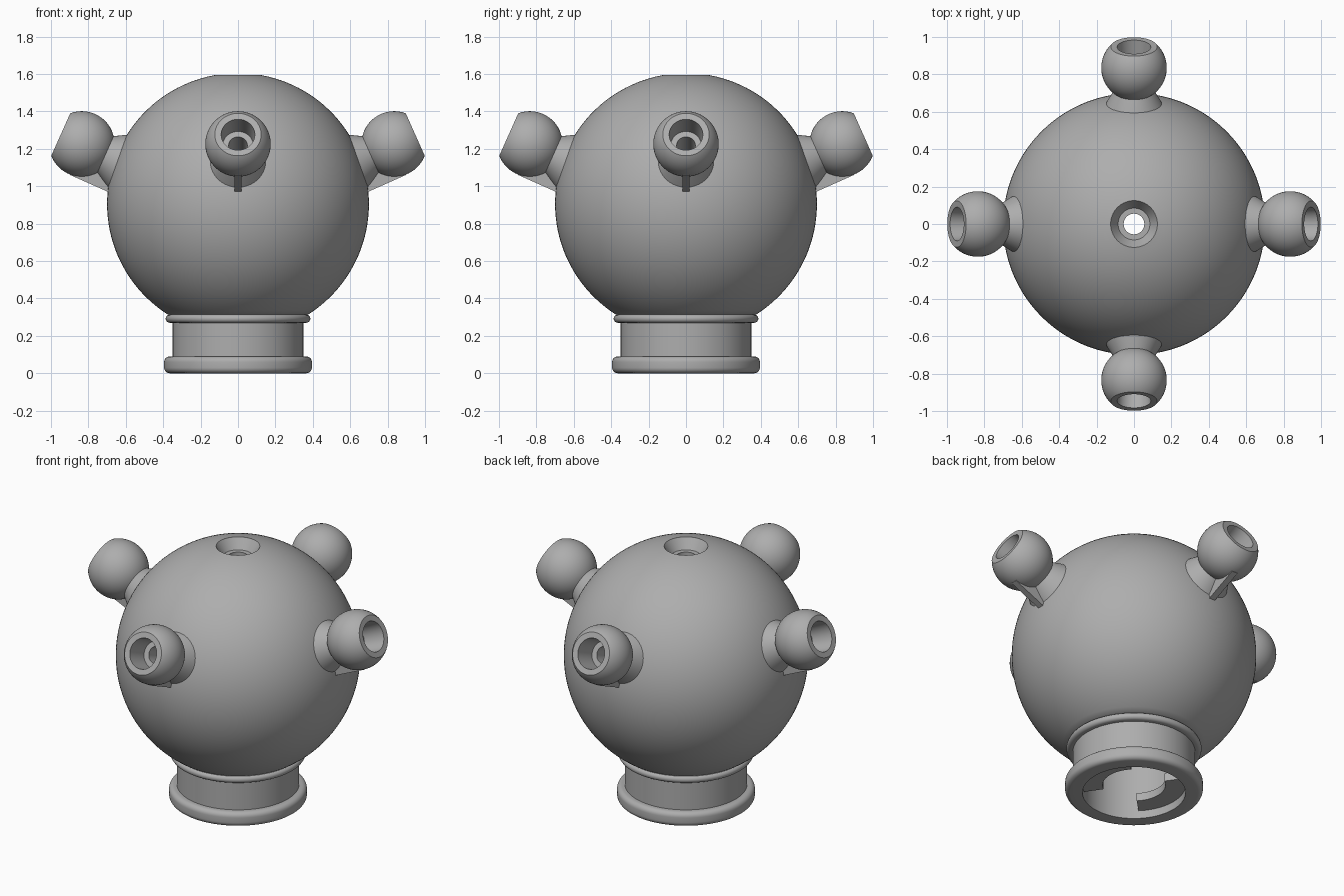
import bpy, bmesh
from math import sin, cos, pi, radians, acos, asin
from mathutils import Matrix

if "Cube" in bpy.data.objects:
    bpy.data.objects.remove(bpy.data.objects["Cube"])

grey = bpy.data.materials.new("matte_grey")
grey.use_nodes = True
COLOUR = (0.42, 0.42, 0.42, 1)
grey.diffuse_color = COLOUR
grey.node_tree.nodes["Principled BSDF"].inputs["Base Color"].default_value = COLOUR


def finish(bm, name, matrix=Matrix()):
    bmesh.ops.recalc_face_normals(bm, faces=bm.faces)
    mesh = bpy.data.meshes.new(name)
    bm.to_mesh(mesh)
    bm.free()
    mesh.materials.append(grey)
    obj = bpy.data.objects.new(name, mesh)
    obj.matrix_world = matrix
    bpy.context.collection.objects.link(obj)
    bpy.ops.object.select_all(action='DESELECT')
    obj.select_set(True)
    bpy.context.view_layer.objects.active = obj
    bpy.ops.object.shade_smooth_by_angle(angle=radians(30))
    return obj


def lathe(name, profile, matrix=Matrix(), start=0, sweep=2 * pi, segments=96):
    """Revolve a closed (radius, height) outline around z."""
    bm = bmesh.new()
    full = sweep > 6.28
    count = segments if full else segments + 1
    rings = []
    for i in range(count):
        a = start + sweep * i / segments
        rings.append([bm.verts.new((r * cos(a), r * sin(a), z)) for r, z in profile])
    n = len(profile)
    for i in range(segments):
        a, b = rings[i], rings[(i + 1) % count]
        for j in range(n):
            k = (j + 1) % n
            bm.faces.new((a[j], b[j], b[k], a[k]))
    if not full:
        bm.faces.new(rings[0])
        bm.faces.new(rings[-1])
    return finish(bm, name, matrix)


def arc(radius, centre_r, centre_z, a0, a1, steps):
    """Arc points, with the angle measured from +z."""
    return [(centre_r + radius * sin(a0 + (a1 - a0) * i / steps),
             centre_z + radius * cos(a0 + (a1 - a0) * i / steps))
            for i in range(steps + 1)]


# Hollow round body with countersunk top hole, collar and open neck
R, INNER, MID = 0.70, 0.60, 0.905
body = arc(R, 0, MID, asin(0.125 / R), acos((0.315 - MID) / R), 48)
body += arc(0.022, 0.365, 0.292, 0, pi, 8)
body += [(0.35, 0.27), (0.35, 0.09)]
body += arc(0.03, 0.365, 0.06, 0, pi / 2, 6)
body += arc(0.03, 0.365, 0.03, pi / 2, pi, 6)
body += [(0.295, 0)]
body += arc(INNER, 0, MID, pi - asin(0.295 / INNER), asin(0.055 / INNER), 36)
body += [(0.055, 1.53), (0.085, 1.53)]
lathe("hollow_body", body, segments=128)

# Two locking lugs inside the neck
lug = [(0.30, 0.05), (0.18, 0.05), (0.18, 0.10), (0.30, 0.10)]
for name, centre in (("left_lug", -5), ("right_lug", 175)):
    lathe(name, lug, start=radians(centre - 50), sweep=radians(100), segments=32)

# Ball nozzles on flared necks, each with a stepped bore and a support fin
BALL = 0.175
nozzle = [(0.05, -0.25), (0.168, -0.25), (0.14, -0.195)]
nozzle += arc(BALL, 0, 0, pi - asin(0.107 / BALL), asin(0.124 / BALL), 32)
nozzle += [(0.09, 0.122), (0.082, -0.02), (0.05, -0.02)]
tilt = Matrix.Translation((0.835, 0, 1.226)) @ Matrix.Rotation(radians(66), 4, 'Y')

for i, side in enumerate(("left", "back", "right", "front")):
    place = Matrix.Rotation(i * pi / 2, 4, 'Z') @ tilt
    lathe(side + "_nozzle", nozzle, place, segments=64)
    bm = bmesh.new()
    bmesh.ops.create_cube(bm, size=1)
    bmesh.ops.scale(bm, verts=bm.verts, vec=(0.078, 0.04, 0.29))
    bmesh.ops.translate(bm, verts=bm.verts, vec=(0.138, 0, -0.155))
    finish(bm, side + "_support_fin", place)
